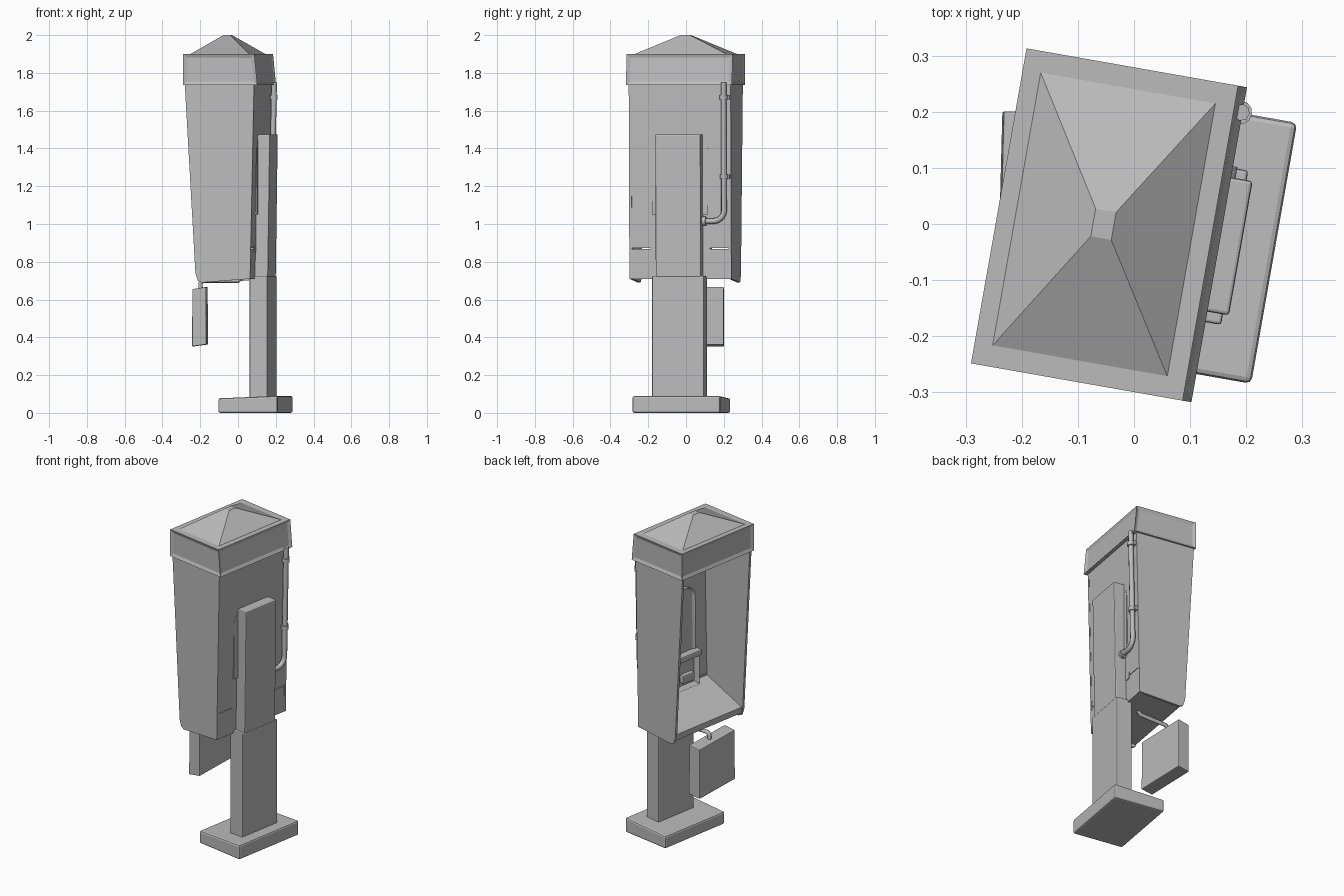
import bpy, bmesh, math
from mathutils import Vector, Matrix

cube = bpy.data.objects.get("Cube")
if cube:
    bpy.data.objects.remove(cube, do_unlink=True)

TURN = math.radians(-10)   # the whole booth stands slightly turned
MID = -0.01                # middle of the booth across its width

grey = bpy.data.materials.new("plain grey")
grey.use_nodes = True
grey.diffuse_color = (0.5, 0.5, 0.5, 1)
grey.node_tree.nodes["Principled BSDF"].inputs["Base Color"].default_value = (0.5, 0.5, 0.5, 1)


def add(name, bm, bevel=0.0, turn=TURN):
    bmesh.ops.recalc_face_normals(bm, faces=bm.faces)
    mesh = bpy.data.meshes.new(name)
    bm.to_mesh(mesh)
    bm.free()
    obj = bpy.data.objects.new(name, mesh)
    bpy.context.collection.objects.link(obj)
    mesh.materials.append(grey)
    obj.rotation_euler.z = turn
    if bevel:
        mod = obj.modifiers.new("bevel", 'BEVEL')
        mod.width, mod.segments = bevel, 2
    return obj


def loft(bottom, top):
    """Solid between two matching rings of points."""
    bm = bmesh.new()
    a = [bm.verts.new(p) for p in bottom]
    b = [bm.verts.new(p) for p in top]
    n = len(a)
    bm.faces.new(a)
    bm.faces.new(b)
    for i in range(n):
        j = (i + 1) % n
        bm.faces.new((a[i], a[j], b[j], b[i]))
    bmesh.ops.recalc_face_normals(bm, faces=bm.faces)
    return bm


def side_prism(profile, y0, y1):
    """Extrude an x-z profile across y."""
    return loft([(x, y0, z) for x, z in profile], [(x, y1, z) for x, z in profile])


def back_prism(profile, x0, x1):
    """Extrude a y-z profile along x."""
    return loft([(x0, y, z) for y, z in profile], [(x1, y, z) for y, z in profile])


def box(x0, x1, y0, y1, z0, z1):
    return side_prism([(x0, z0), (x1, z0), (x1, z1), (x0, z1)], y0, y1)


def rect(x0, x1, half, z):
    return [(x0, MID - half, z), (x1, MID - half, z), (x1, MID + half, z), (x0, MID + half, z)]


def sunken(bm, pick, border, depth):
    """Inset and push in the faces chosen by a rule."""
    for f in [f for f in bm.faces if pick(f.normal)]:
        bmesh.ops.inset_individual(bm, faces=[f], thickness=border)
        bmesh.ops.translate(bm, verts=f.verts, vec=-f.normal * depth)
    return bm


def tube(name, points, radius, turn=TURN):
    curve = bpy.data.curves.new(name, 'CURVE')
    curve.dimensions = '3D'
    curve.bevel_depth, curve.bevel_resolution = radius, 2
    curve.use_fill_caps = True
    spline = curve.splines.new('POLY')
    spline.points.add(len(points) - 1)
    for sp, p in zip(spline.points, points):
        sp.co = (*p, 1)
    curve.materials.append(grey)
    obj = bpy.data.objects.new(name, curve)
    bpy.context.collection.objects.link(obj)
    obj.rotation_euler.z = turn
    return obj


def collar(name, centre, radius, length, axis):
    bm = bmesh.new()
    spin = Vector((0, 0, 1)).rotation_difference(Vector(axis)).to_matrix().to_4x4()
    bmesh.ops.create_cone(bm, cap_ends=True, segments=12, radius1=radius, radius2=radius,
                          depth=length, matrix=Matrix.Translation(centre) @ spin)
    return add(name, bm)


# Foot and post
foot = [(-0.064, 0), (0.255, 0), (0.255, 0.09), (-0.064, 0.077)]
add("foot", side_prism(foot, -0.244, 0.228), 0.01)
add("lower_post", box(0.088, 0.184, -0.15, 0.129, 0.08, 0.725), 0.005)
upper = [(0.109, 0.72), (0.184, 0.72), (0.195, 1.475), (0.124, 1.475)]
add("upper_post", side_prism(upper, -0.131, 0.112), 0.006)

# Hood shell: two mirrored side panels, a leaning back and a sloping floor
side = [(-0.236, 1.74), (0.136, 1.74), (0.115, 0.71), (-0.145, 0.69), (-0.166, 0.7), (-0.179, 0.74)]
for s, label in ((-1, "right"), (1, "left")):
    add(label + "_side_panel", side_prism(side, MID + s * 0.274, MID + s * 0.26))
W = 0.262
back = [(0.122, 1.74), (0.135, 1.74), (0.117, 0.872), (0.104, 0.872)]
add("back_panel", side_prism(back, MID - W, MID + W))
low_back = [(0.104, 0.868), (0.117, 0.868), (0.114, 0.71), (0.10, 0.71)]
add("lower_back_panel", side_prism(low_back, MID - W, MID + W))
shelf = [(0.106, 0.712), (0.106, 0.86), (-0.172, 0.75), (-0.168, 0.712)]
add("sloping_shelf", side_prism(shelf, MID - W, MID + W))

# Sign band with sunken panels, and the hipped roof
band = loft(rect(-0.243, 0.156, 0.285, 1.735), rect(-0.243, 0.14, 0.285, 1.9))
sunken(band, lambda n: abs(n.z) < 0.5, 0.027, 0.008)
add("sign_band", band)
add("roof", loft(rect(-0.212, 0.107, 0.249, 1.899), rect(-0.072, -0.035, 0.025, 2.0)))

# Telephone on the inside of the back panel
arch = [(-0.16, 1.05), (0.14, 1.05)]
for i in range(9):
    a = math.pi * i / 8
    arch.append((MID + math.copysign(0.15 * abs(math.cos(a)) ** 0.6, math.cos(a)),
                 1.40 + 0.065 * math.sin(a)))
plate = sunken(back_prism(arch, 0.13, 0.085), lambda n: n.x < -0.9, 0.018, 0.01)
add("telephone_plate", plate)
add("telephone_ledge", box(0.05, 0.12, -0.18, 0.16, 1.03, 1.065), 0.006)
body = sunken(box(0.062, 0.12, -0.17, 0.15, 0.85, 1.04), lambda n: n.x < -0.9, 0.025, 0.025)
add("telephone_body", body)
add("coin_cup", box(0.06, 0.1, -0.13, -0.04, 0.89, 0.94), 0.006)
add("handset_grip", box(0.045, 0.065, 0.06, 0.1, 1.12, 1.36), 0.008)
for z, label in ((1.13, "mouthpiece"), (1.35, "earpiece")):
    collar("handset_" + label, (0.068, 0.08, z), 0.033, 0.04, (1, 0, 0))

# Cable pipe with a bend into the post
bend = [(0.14, 0.17 + 0.059 * math.cos(a), 1.07 - 0.055 * math.sin(a))
        for a in (math.pi / 2 * i / 6 for i in range(7))]
tube("cable_pipe", [(0.154, 0.229, 1.75)] + bend + [(0.14, 0.1, 1.015)], 0.015)
for z, x in ((1.67, 0.152), (1.25, 0.144)):
    collar("pipe_collar", (x, 0.229, z), 0.021, 0.024, (0, 0, 1))
    add("pipe_bracket", box(0.115, x, 0.215, 0.258, z - 0.012, z + 0.012))
collar("pipe_flange", (0.14, 0.121, 1.015), 0.024, 0.022, (0, 1, 0))

# Directory holder hanging under the shelf on a bent rod
book = [(-0.038, 0.352), (0.038, 0.362), (0.036, 0.667), (-0.036, 0.655)]
holder = add("directory_holder", side_prism(book, -0.167, 0.167), 0.004, math.radians(-1.5))
holder.location = (-0.201, 0.033, 0)
tube("hanger_rod", [(0.02, 0.055, 0.72), (0.0, 0.055, 0.7), (-0.185, 0.055, 0.7),
                    (-0.198, 0.055, 0.688), (-0.198, 0.055, 0.64)], 0.012, 0.0)
